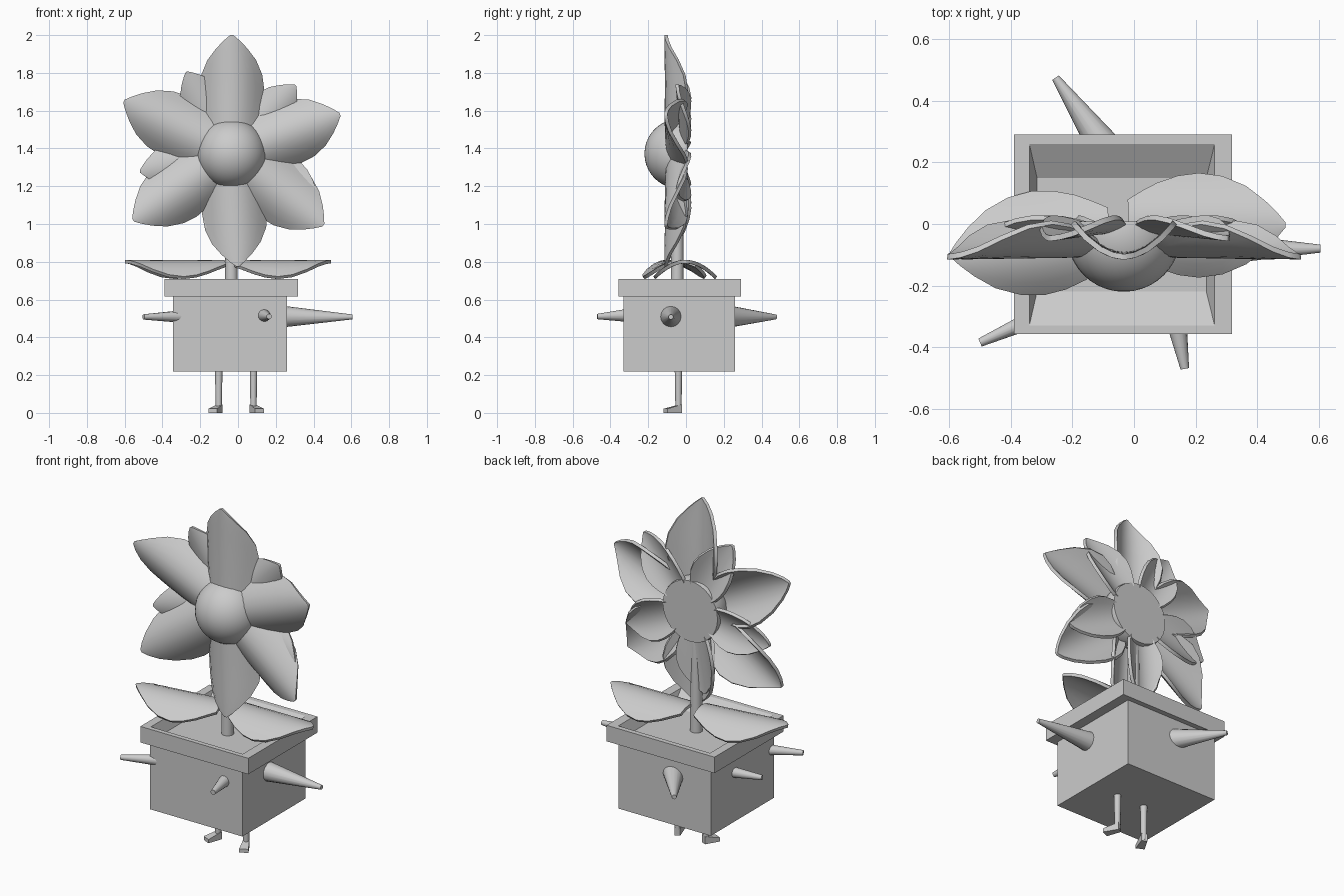
import bpy, bmesh, math
from mathutils import Matrix, Vector

if "Cube" in bpy.data.objects:
    bpy.data.objects.remove(bpy.data.objects["Cube"])


def make_object(name, bm, smooth=None):
    bmesh.ops.recalc_face_normals(bm, faces=bm.faces[:])
    me = bpy.data.meshes.new(name)
    bm.to_mesh(me)
    bm.free()
    ob = bpy.data.objects.new(name, me)
    bpy.context.collection.objects.link(ob)
    if smooth:
        bpy.ops.object.select_all(action='DESELECT')
        ob.select_set(True)
        bpy.context.view_layer.objects.active = ob
        bpy.ops.object.shade_smooth_by_angle(angle=math.radians(smooth))
    return ob


def tapered_rod(name, a, b, r1, r2, sides=16):
    a, b = Vector(a), Vector(b)
    d = b - a
    m = Matrix.Translation((a + b) / 2) @ d.to_track_quat('Z', 'Y').to_matrix().to_4x4()
    bm = bmesh.new()
    bmesh.ops.create_cone(bm, cap_ends=True, segments=sides, radius1=r1,
                          radius2=r2, depth=d.length, matrix=m)
    return make_object(name, bm, 40)


# Petal outline: position along its length, share of the half width
OUTLINE = [(0, .5), (.1, .68), (.19, .82), (.32, .95), (.45, 1), (.6, .94),
           (.75, .75), (.87, .47), (.95, .23), (1, .05)]


def petal(name, matrix, start, end, half, h0, h1, drop, thick=.018):
    """Arched blade along local x, with its ridge on local +z."""
    bm = bmesh.new()
    rows = []
    for t, w in OUTLINE:
        row = []
        for i in range(-4, 5):
            y = half * w * i / 4
            z = h0 + (h1 - h0) * t - drop * (y / half) ** 2
            row.append(bm.verts.new((start + (end - start) * t, y, z)))
        rows.append(row)
    faces = [bm.faces.new((a[i], b[i], b[i + 1], a[i + 1]))
             for a, b in zip(rows, rows[1:]) for i in range(8)]
    bm.normal_update()
    bmesh.ops.solidify(bm, geom=faces, thickness=thick)
    bm.transform(matrix)
    return make_object(name, bm, 40)


# Pot with overhanging rim and a shallow sloped basin
rings = [(-.345, .26, -.33, .26, .22), (-.345, .26, -.33, .26, .615),
         (-.39, .318, -.358, .29, .615), (-.39, .318, -.358, .29, .71),
         (-.34, .262, -.33, .26, .71), (-.315, .235, -.22, .15, .645)]
bm = bmesh.new()
loops = [[bm.verts.new(p) for p in ((x0, y0, z), (x1, y0, z), (x1, y1, z), (x0, y1, z))]
         for x0, x1, y0, y1, z in rings]
bm.faces.new(loops[0])
bm.faces.new(loops[-1])
for a, b in zip(loops, loops[1:]):
    for i in range(4):
        j = (i + 1) % 4
        bm.faces.new((a[i], a[j], b[j], b[i]))
make_object("pot", bm)

# Thorns around the pot
thorns = [((.23, -.08, .51), (.605, -.08, .508), .058, .013),
          ((-.075, .22, .51), (-.255, .475, .508), .06, .013),
          ((.133, -.29, .517), (.165, -.47, .51), .037, .014),
          ((-.24, -.27, .51), (-.5, -.385, .508), .037, .014),
          ((-.31, .04, .51), (-.5, .0, .508), .032, .014)]
for k, (a, b, r1, r2) in enumerate(thorns):
    tapered_rod(f"thorn_{k + 1}", a, b, r1, r2)

# Legs with outward-turned feet
for side, x in ((-1, -.102), (1, .082)):
    tag = "left" if side < 0 else "right"
    tapered_rod(f"{tag}_leg", (x, -.04, .01), (x, -.04, .24), .016, .02, 12)
    bm = bmesh.new()
    bmesh.ops.create_cube(bm, size=1)
    for v in bm.verts:
        toe = v.co.y < 0
        v.co = ((v.co.x * (.05 if toe else .032)),
                -.075 if toe else .014,
                0 if v.co.z < 0 else (.022 if toe else .045))
    bm.transform(Matrix.Translation((x, -.04, 0)) @ Matrix.Rotation(side * math.radians(25), 4, 'Z'))
    make_object(f"{tag}_foot", bm)

# Stem
tapered_rod("stem", (-.035, -.047, .64), (-.035, -.045, 1.33), .034, .03)

# Leaves resting on the rim
for tag, base, tip in (("left_leaf", (-.075, -.03), (-.597, -.1)),
                       ("right_leaf", (-.02, -.005), (.492, -.003))):
    b, d = Vector(base), Vector(tip) - Vector(base)
    m = Matrix.Translation((b.x, b.y, 0)) @ Matrix.Rotation(math.atan2(d.y, d.x), 4, 'Z')
    petal(tag, m, 0, d.length, .17, .81, .81, .088)

# Flower centre: ball cut flat at the back
C = Vector((-.033, 0, 1.372))
bm = bmesh.new()
bmesh.ops.create_uvsphere(bm, u_segments=32, v_segments=20, radius=.185)
bm.transform(Matrix.Translation(C + Vector((0, -.035, 0))) @ Matrix.Rotation(math.pi / 2, 4, 'X'))
bmesh.ops.bisect_plane(bm, geom=bm.verts[:] + bm.edges[:] + bm.faces[:],
                       plane_co=(0, .008, 0), plane_no=(0, 1, 0), clear_outer=True)
bmesh.ops.holes_fill(bm, edges=[e for e in bm.edges if e.is_boundary], sides=0)
make_object("flower_centre", bm, 40)


def flower_frame(deg):
    c, s = math.cos(math.radians(deg)), math.sin(math.radians(deg))
    return Matrix(((c, -s, 0, C.x), (0, 0, -1, 0), (s, c, 0, C.z), (0, 0, 0, 1)))


# Six large front petals: angle, length
for k, (deg, length) in enumerate([(90, .628), (20, .61), (-38, .615),
                                   (-87, .597), (214, .63), (154, .635)]):
    petal(f"front_petal_{k + 1}", flower_frame(deg), .1, length, .172, .108, .115, .11)

# Five smaller back petals
for k in range(5):
    petal(f"back_petal_{k + 1}", flower_frame(119 - 72 * k), .1, .495, .125, .03, .055, .055)
